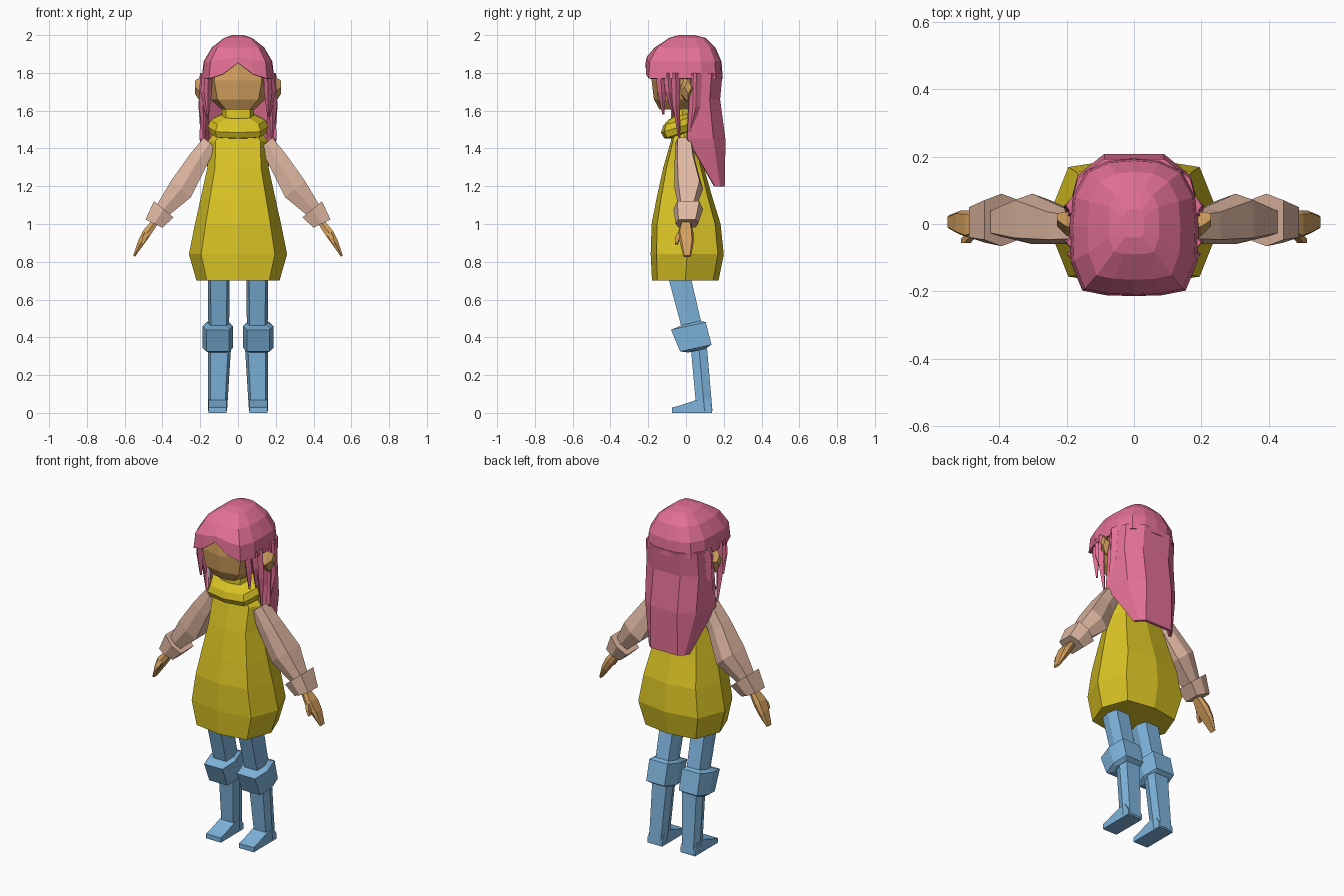
import bpy, bmesh
from mathutils import Vector as V

if "Cube" in bpy.data.objects:
    bpy.data.objects.remove(bpy.data.objects["Cube"])


def material(name, r, g, b):
    lin = [((c / 255 + 0.055) / 1.055) ** 2.4 for c in (r, g, b)]
    m = bpy.data.materials.new(name)
    m.diffuse_color = (*lin, 1)
    m.use_nodes = True
    m.node_tree.nodes["Principled BSDF"].inputs["Base Color"].default_value = m.diffuse_color
    return m


PINK = material("hair_pink", 226, 112, 148)
YELLOW = material("dress_yellow", 218, 196, 36)
SKIN = material("skin_tan", 212, 160, 94)
SLEEVE = material("sleeve_pale", 224, 184, 162)
BLUE = material("legging_blue", 126, 180, 220)

# Unit cross-sections
OCT = [(1, 0), (.75, .84), (0, 1), (-.75, .84), (-1, 0), (-.75, -.84), (0, -1), (.75, -.84)]
HEX = [(1, 0), (.75, 1), (-.75, 1), (-1, 0), (-.75, -1), (.75, -1)]
BOX = [(1, 1), (-1, 1), (-1, -1), (1, -1)]
DIAMOND = [(1, 0), (0, 1), (-1, 0), (0, -1)]
DOZEN = [(1, 0), (.96, .45), (.75, .82), (.4, .97), (0, 1), (-.4, .97), (-.75, .82), (-.96, .45),
         (-1, 0), (-.98, -.5), (-.8, -.92), (-.42, -.99), (0, -1), (.42, -.99), (.8, -.92), (.98, -.5)]


def ring(section, centre, u, v):
    """Place a cross-section at centre, spanned by half-axes u and v."""
    c, u, v = V(centre), V(u), V(v)
    return [c + u * a + v * b for a, b in section]


def flat(section, z, rx, y0, y1, tilt=0.0):
    """Level ring reaching from y0 to y1."""
    h = (y1 - y0) / 2
    return ring(section, (0, (y0 + y1) / 2, z), (rx, 0, 0), (0, h, h * tilt))


def loft(name, rings, mat, mirror=False, closed=True, caps=(True, True), thick=0, offset=0):
    bm = bmesh.new()
    rows = [[bm.verts.new(p) for p in r] for r in rings]
    n = len(rows[0])
    for a, b in zip(rows, rows[1:]):
        for i in range(n if closed else n - 1):
            j = (i + 1) % n
            bm.faces.new((a[i], a[j], b[j], b[i]))
    if closed:
        for row, wanted in zip((rows[0], rows[-1]), caps):
            if wanted:
                bm.faces.new(row)
    bmesh.ops.recalc_face_normals(bm, faces=bm.faces)
    me = bpy.data.meshes.new(name)
    bm.to_mesh(me)
    bm.free()
    me.materials.append(mat)
    ob = bpy.data.objects.new(name, me)
    bpy.context.collection.objects.link(ob)
    if thick:
        s = ob.modifiers.new("thickness", 'SOLIDIFY')
        s.thickness, s.offset = thick, offset
    if mirror:
        ob.modifiers.new("mirror", 'MIRROR').use_clip = False
    return ob


# Dress and turtleneck
loft("dress", [flat(OCT, *p) for p in (
    (.70, .22, -.18, .172), (.84, .26, -.187, .20), (1.0, .228, -.182, .183), (1.14, .197, -.155, .14),
    (1.30, .162, -.12, .095), (1.44, .158, -.08, .06), (1.49, .12, -.07, .05))], YELLOW)
loft("neck", [flat(OCT, *p) for p in ((1.46, .10, -.08, .05), (1.57, .085, -.08, .04),
                                     (1.68, .08, -.07, .04))], YELLOW)
loft("collar", [flat(OCT, *p, .3) for p in (
    (1.575, .085, -.09, .045), (1.55, .145, -.12, .065), (1.515, .16, -.132, .075),
    (1.48, .15, -.115, .06), (1.47, .10, -.08, .04))], YELLOW)

# Head and ears
loft("head", [flat(OCT, *p) for p in (
    (1.605, .085, -.14, .03), (1.66, .145, -.17, .10), (1.76, .168, -.182, .15),
    (1.86, .16, -.172, .15), (1.93, .11, -.12, .11))], SKIN)
loft("ear", [ring(DIAMOND, (.16, -.01, 1.71), (0, .03, 0), (0, 0, .05)),
             ring(DIAMOND, (.20, 0, 1.71), (0, .036, .01), (0, -.008, .065)),
             ring(DIAMOND, (.228, .012, 1.725), (0, .02, 0), (0, 0, .035))], SKIN, mirror=True)

# Hair cap with a parted fringe
cap = [flat(DOZEN, *p) for p in (
    (1.77, .192, -.214, .195), (1.86, .182, -.208, .188), (1.935, .138, -.165, .155),
    (1.985, .075, -.09, .105), (2.0, .03, -.04, .045))]
for p in cap[0]:
    if p.y < -.15 and abs(p.x) < .13:
        p.z = 1.853 - abs(p.x) * .75
for p in cap[1]:
    if p.y < -.15 and abs(p.x) < .13:
        p.z = 1.885 - abs(p.x) * .2
loft("hair_cap", cap, PINK, caps=(False, True), thick=.012, offset=-1)

# Long back hair: half profile of each row, mirrored across the middle
rows = []
for z, sx, sy, mx, my, by in ((1.80, .185, .03, .16, .13, .185), (1.66, .19, .015, .165, .12, .172),
                              (1.45, .195, .005, .16, .14, .20), (1.20, .125, .15, .11, .175, .198)):
    half = [(sx, sy), (mx, my), (.085, by)]
    rows.append([V((x, y, z)) for x, y in half] + [V((-x, y, z)) for x, y in half[::-1]])
loft("back_hair", rows, PINK, closed=False, thick=.018)

# Side locks: root, middle and tip of each tapering strand
for i, (x, y, w, zm, zt, yt, xt) in enumerate((
        (.155, -.135, .028, 1.70, 1.58, -.12, .16), (.172, -.095, .026, 1.70, 1.57, -.065, .165),
        (.18, -.055, .024, 1.63, 1.45, -.035, .18), (.182, .055, .03, 1.62, 1.44, .01, .19))):
    loft(f"side_lock_{i + 1}", [
        ring(DIAMOND, (x, y, 1.80), (.02, 0, 0), (0, w, 0)),
        ring(DIAMOND, (x + .005, y * .95, zm), (.022, 0, 0), (0, w * .8, 0)),
        ring(DIAMOND, (xt, yt, zt), (.006, 0, 0), (0, .005, 0))], PINK, mirror=True)


# Arms run down and outward in the xz plane
def arm_ring(section, x, y, z, across, deep, slope=(.77, .64)):
    return ring(section, (x, y, z), (0, deep, 0), (slope[0] * across, 0, slope[1] * across))


loft("sleeve", [arm_ring(HEX, .150, -.01, 1.43, .042, .045), arm_ring(HEX, .215, -.005, 1.33, .055, .055),
                arm_ring(HEX, .302, .015, 1.185, .068, .075),
                arm_ring(HEX, .405, .005, 1.065, .04, .04)], SLEEVE, mirror=True)
loft("cuff", [arm_ring(HEX, .393, .012, 1.078, .067, .078),
              arm_ring(HEX, .445, .005, 1.002, .05, .06, (.9, .43))], SLEEVE, mirror=True)
loft("hand", [arm_ring(HEX, .44, 0, 1.01, .018, .025), arm_ring(HEX, .485, -.002, .95, .023, .042),
              arm_ring(HEX, .515, .004, .90, .018, .036), arm_ring(HEX, .55, .006, .83, .006, .02)],
     SKIN, mirror=True)
loft("thumb", [arm_ring(BOX, .475, -.02, .965, .013, .014), arm_ring(BOX, .495, -.046, .925, .012, .011),
               arm_ring(BOX, .508, -.05, .895, .007, .007)], SKIN, mirror=True)


# Leggings, knee bands and feet
def leg_ring(section, x, y, z, hx, hy, tz=0.0):
    return ring(section, (x, y, z), (hx, 0, 0), (0, hy, tz))


loft("thigh", [leg_ring(HEX, .102, -.04, .74, .058, .06), leg_ring(HEX, .102, .035, .44, .055, .055)],
     BLUE, mirror=True)
loft("knee_band", [leg_ring(HEX, .107, .025, .475, .06, .05, .012),
                   leg_ring(HEX, .107, .013, .46, .08, .092, .02),
                   leg_ring(HEX, .107, .052, .343, .08, .083, .018),
                   leg_ring(HEX, .107, .058, .33, .06, .045, .01)], BLUE, mirror=True)
loft("shin", [leg_ring(HEX, .098, .067, .36, .062, .043), leg_ring(HEX, .108, .098, .01, .05, .042)],
     BLUE, mirror=True)
loft("foot", [ring(BOX, (.108, y, h / 2), (.048, 0, 0), (0, 0, h / 2))
              for y, h in ((.138, .03), (.11, .075), (.052, .068), (-.03, .04), (-.075, .028))],
     BLUE, mirror=True)
